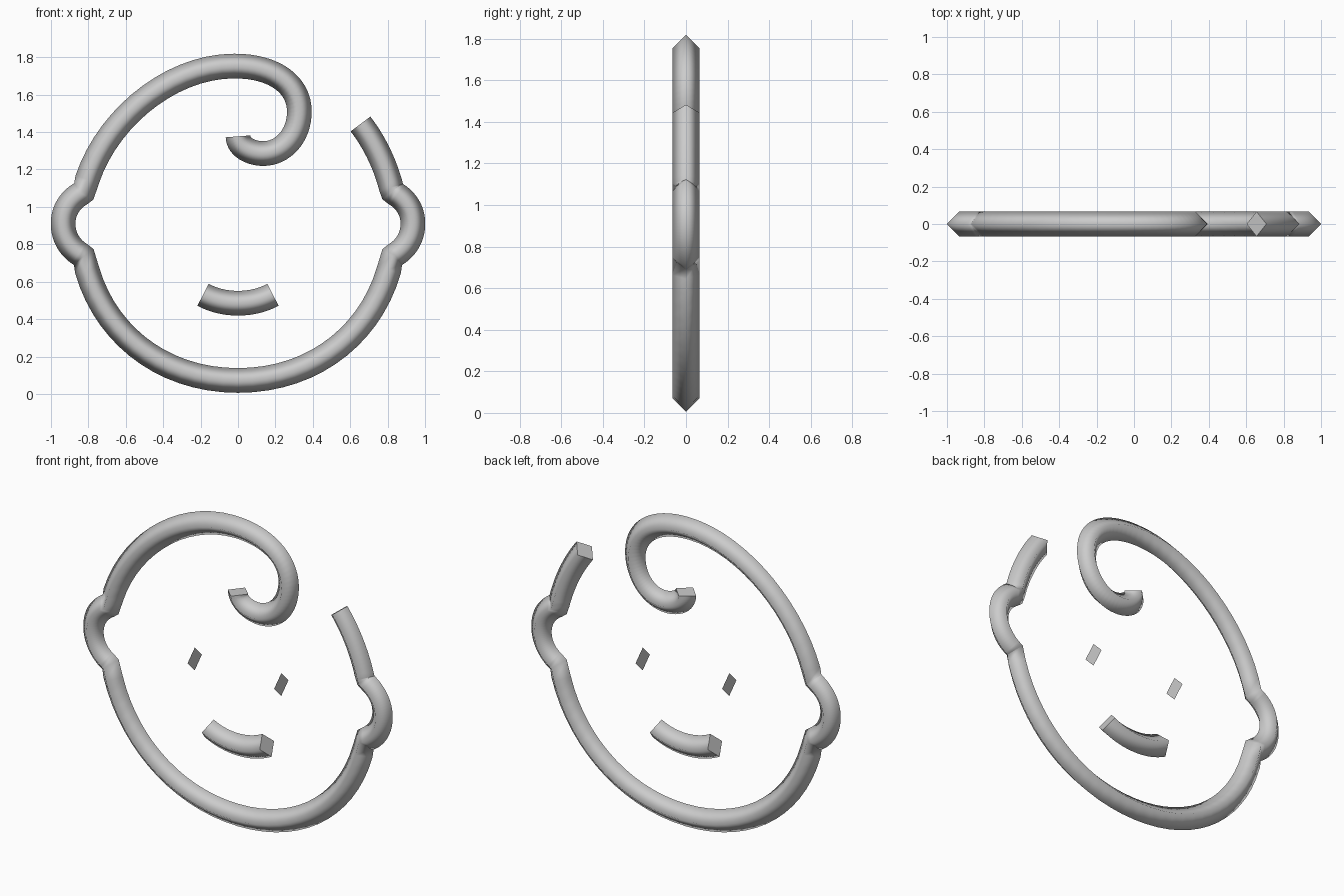
import bpy, bmesh
from mathutils import Vector

if "Cube" in bpy.data.objects:
    bpy.data.objects.remove(bpy.data.objects["Cube"])

R = 0.066        # half width of the diamond section
STEPS = 16       # samples per curve piece

grey = bpy.data.materials.new("light grey")
grey.diffuse_color = (0.6, 0.6, 0.6, 1)
grey.use_nodes = True
grey.node_tree.nodes["Principled BSDF"].inputs["Base Color"].default_value = grey.diffuse_color


def sample(pieces):
    """Chain cubic pieces (4 control points in x, z) into one polyline."""
    pts = []
    for a, b, c, d in [[Vector(p) for p in piece] for piece in pieces]:
        for i in range(1 if pts else 0, STEPS + 1):
            t = i / STEPS
            s = 1 - t
            pts.append(a * s**3 + b * 3 * s * s * t + c * 3 * s * t * t + d * t**3)
    return pts


def mirrored(pieces):
    """Mirror in x and reverse, so the chain continues on the other side."""
    return [[(-x, z) for x, z in reversed(p)] for p in reversed(pieces)]


def finish(name, bm):
    me = bpy.data.meshes.new(name)
    bmesh.ops.recalc_face_normals(bm, faces=bm.faces)
    bm.to_mesh(me)
    bm.free()
    me.materials.append(grey)
    ob = bpy.data.objects.new(name, me)
    bpy.context.collection.objects.link(ob)
    return ob


def tube(name, pieces):
    """Sweep a diamond along a path in the xz plane, with flat end caps."""
    pts = sample(pieces)
    bm = bmesh.new()
    rings = []
    for i, p in enumerate(pts):
        t = Vector((0, 0))
        if i > 0:
            t += (p - pts[i - 1]).normalized()
        if i < len(pts) - 1:
            t += (pts[i + 1] - p).normalized()
        t.normalize()
        nx, nz = -t.y * R, t.x * R
        rings.append([bm.verts.new(v) for v in (
            (p.x + nx, 0, p.y + nz), (p.x, R, p.y),
            (p.x - nx, 0, p.y - nz), (p.x, -R, p.y))])
    for a, b in zip(rings, rings[1:]):
        for k in range(4):
            f = bm.faces.new((a[k], a[k - 1], b[k - 1], b[k]))
            f.smooth = True
    bm.faces.new(rings[0])
    bm.faces.new(rings[-1])
    return finish(name, bm)


# head outline: short strand, ears, jaw, hair and curl in one sweep
strand = [[(0.655, 1.443), (0.735, 1.34), (0.795, 1.21), (0.825, 1.08)]]
right_ear = [[(0.825, 1.08), (0.90, 1.04), (0.935, 0.98), (0.935, 0.91)],
             [(0.935, 0.91), (0.935, 0.84), (0.90, 0.775), (0.825, 0.735)]]
right_jaw = [[(0.825, 0.735), (0.745, 0.34), (0.42, 0.072), (0, 0.072)]]
hair = [[(-0.825, 1.08), (-0.74, 1.44), (-0.38, 1.753), (-0.02, 1.753)]]
curl = [[(-0.02, 1.753), (0.20, 1.753), (0.328, 1.65), (0.328, 1.51)],
        [(0.328, 1.51), (0.328, 1.38), (0.24, 1.285), (0.135, 1.285)],
        [(0.135, 1.285), (0.07, 1.285), (0.0, 1.32), (0.0, 1.377)]]
half = right_ear + right_jaw
tube("head_outline", strand + half + mirrored(half) + hair + curl)

# smile
smile = [[(-0.187, 0.53), (-0.125, 0.497), (-0.06, 0.485), (0, 0.485)]]
tube("smile", smile + mirrored(smile))

# eyes: thin diamond plates seen edge-on from the front
for side, x in (("left", -0.28), ("right", 0.28)):
    bm = bmesh.new()
    bm.faces.new([bm.verts.new(v) for v in (
        (x, 0, 0.91 + R), (x, R, 0.91), (x, 0, 0.91 - R), (x, -R, 0.91))])
    finish(side + "_eye", bm)
